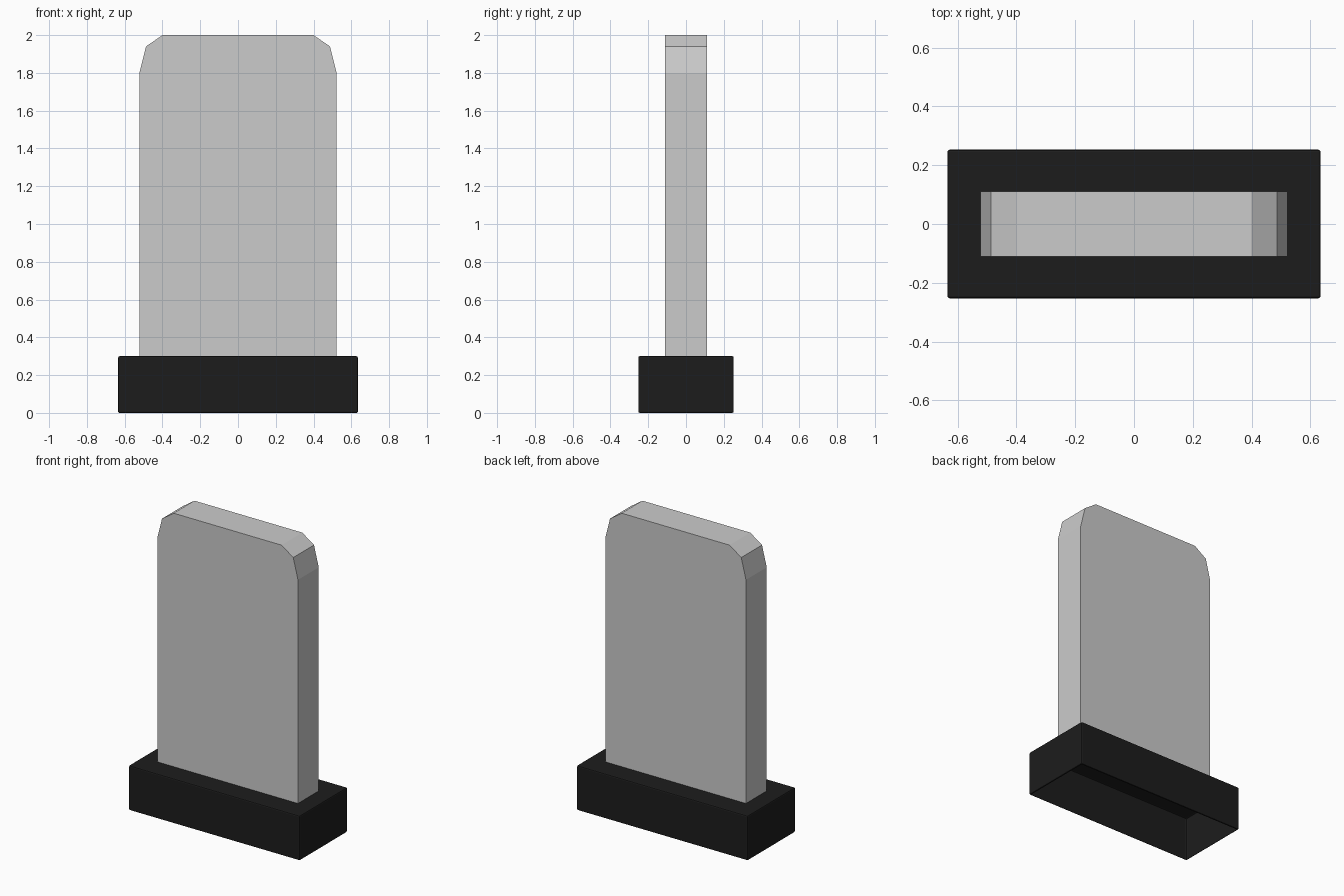
import bpy, bmesh

if "Cube" in bpy.data.objects:
    bpy.data.objects.remove(bpy.data.objects["Cube"])

BASE_H = 0.30


def make_object(name, bm):
    bmesh.ops.recalc_face_normals(bm, faces=bm.faces)
    mesh = bpy.data.meshes.new(name)
    bm.to_mesh(mesh)
    bm.free()
    obj = bpy.data.objects.new(name, mesh)
    bpy.context.collection.objects.link(obj)
    return obj


# Base: hollow block with slightly rounded edges, open underneath
bm = bmesh.new()
bmesh.ops.create_cube(bm, size=1)
bmesh.ops.scale(bm, vec=(1.27, 0.505, BASE_H), verts=bm.verts)
bmesh.ops.translate(bm, vec=(0, 0, BASE_H / 2), verts=bm.verts)
bmesh.ops.bevel(bm, geom=bm.edges[:], offset=0.008, segments=2,
                profile=0.5, affect='EDGES')
bottom = [f for f in bm.faces
          if f.calc_center_median().z < 0.001 and f.calc_area() > 0.1]
bmesh.ops.delete(bm, geom=bottom, context='FACES')
base = make_object("base", bm)

black = bpy.data.materials.new("black")
black.diffuse_color = (0.012, 0.012, 0.012, 1)
black.use_nodes = True
black.node_tree.nodes["Principled BSDF"].inputs["Base Color"].default_value = black.diffuse_color
base.data.materials.append(black)

# Slab: upright plate with faceted top corners
half = [(0.522, BASE_H), (0.522, 1.80), (0.487, 1.94), (0.40, 2.0)]
profile = half + [(-x, z) for x, z in reversed(half)]
bm = bmesh.new()
front = bm.faces.new([bm.verts.new((x, -0.11, z)) for x, z in profile])
ret = bmesh.ops.extrude_face_region(bm, geom=[front], use_keep_orig=True)
moved = [v for v in ret["geom"] if isinstance(v, bmesh.types.BMVert)]
bmesh.ops.translate(bm, vec=(0, 0.22, 0), verts=moved)
# The underside sits on the base, so it stays open
under = [f for f in bm.faces if all(v.co.z < BASE_H + 0.001 for v in f.verts)]
bmesh.ops.delete(bm, geom=under, context='FACES')
make_object("slab", bm)
